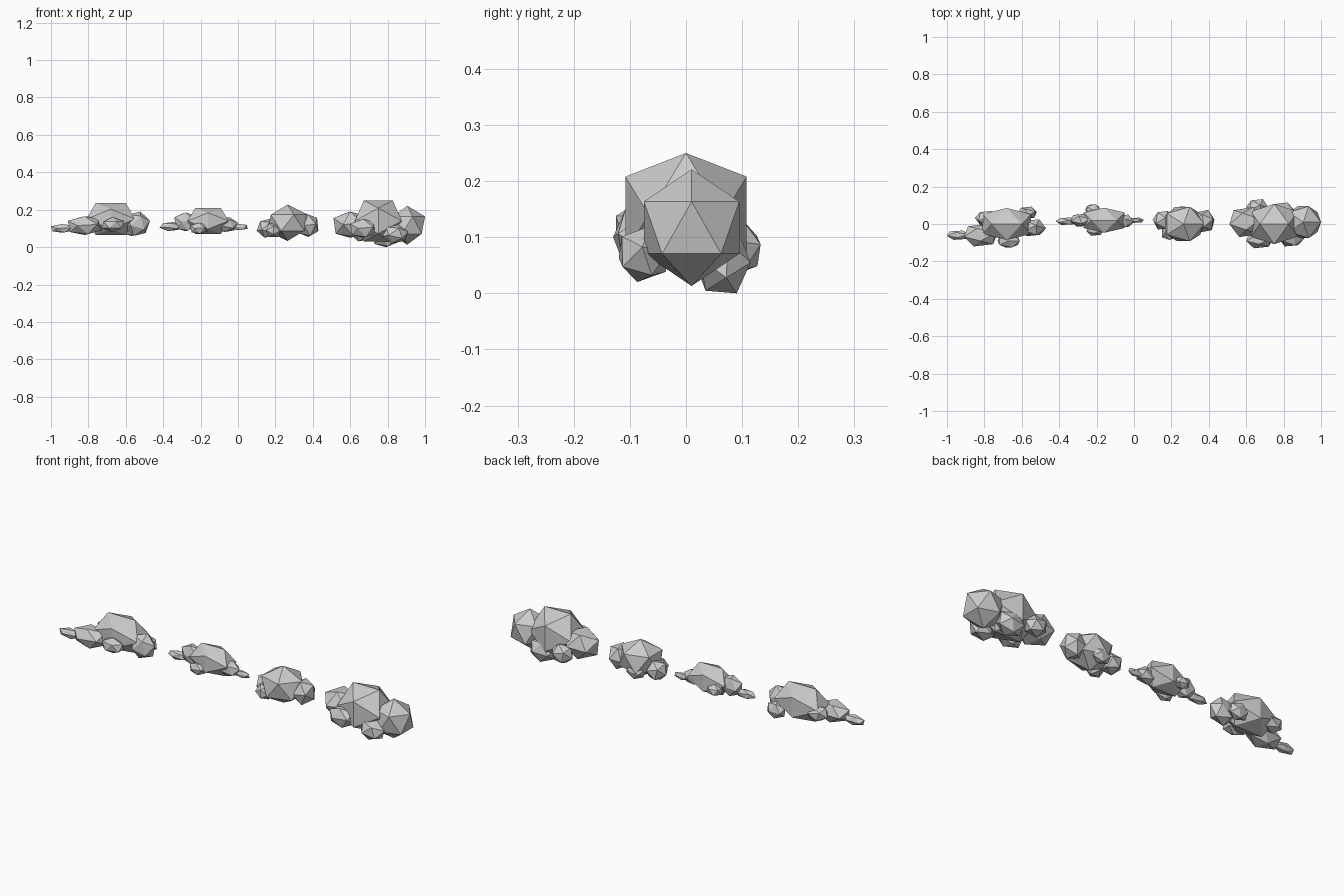
import bpy
import bmesh
from math import radians, sqrt
from mathutils import Euler, Vector

default_cube = bpy.data.objects.get("Cube")
if default_cube:
    bpy.data.objects.remove(default_cube, do_unlink=True)

# One flat grey for every cloud
grey = bpy.data.materials.new("cloud grey")
grey.use_nodes = True
colour = (0.6, 0.6, 0.6, 1)
grey.diffuse_color = colour
grey.node_tree.nodes["Principled BSDF"].inputs["Base Color"].default_value = colour

# Rotations in degrees: ridge on top, point on top, or tumbled
RIDGE = (0, 0, 0)
POINT = (0, 31.7, 0)
TUMBLED = (25, 15, 40)
TWISTED = (10, 50, 70)


def add_puff(bm, centre, half_size, turn):
    """Add a twenty-sided puff that fills a box of the given half size."""
    phi = (1 + sqrt(5)) / 2
    rotation = Euler([radians(a) for a in turn]).to_matrix()
    corners = []
    for a in (-1, 1):
        for b in (-phi, phi):
            corners += [Vector((a, 0, b)), Vector((0, b, a)), Vector((b, a, 0))]
    corners = [rotation @ c for c in corners]
    reach = [max(abs(c[i]) for c in corners) for i in range(3)]
    verts = [bm.verts.new([centre[i] + c[i] / reach[i] * half_size[i]
                           for i in range(3)]) for c in corners]
    bmesh.ops.convex_hull(bm, input=verts)


def build_cloud(name, puffs):
    """Build one cloud from overlapping puffs."""
    bm = bmesh.new()
    for centre, half_size, turn in puffs:
        add_puff(bm, centre, half_size, turn)
    bmesh.ops.recalc_face_normals(bm, faces=bm.faces)
    mesh = bpy.data.meshes.new(name)
    bm.to_mesh(mesh)
    bm.free()
    mesh.materials.append(grey)
    cloud = bpy.data.objects.new(name, mesh)
    bpy.context.collection.objects.link(cloud)


# Long cloud with a tail on its right
build_cloud("long_cloud", [
    ((-.68, 0, .15), (.13, .085, .086), RIDGE),        # core
    ((-.82, -.06, .115), (.09, .06, .05), TUMBLED),    # right puff
    ((-.79, .03, .13), (.06, .04, .04), TWISTED),      # back right puff
    ((-.94, -.06, .10), (.06, .025, .023), TUMBLED),   # tail
    ((-.54, -.02, .125), (.07, .045, .065), TWISTED),  # left puff
    ((-.57, .06, .10), (.05, .033, .04), TUMBLED),     # back left puff
    ((-.67, -.09, .12), (.06, .035, .04), POINT),      # front puff
])

# Thin cloud with a tail at each end
build_cloud("thin_cloud", [
    ((-.16, .02, .14), (.11, .067, .07), RIDGE),       # core
    ((-.28, .02, .135), (.06, .035, .05), TUMBLED),    # right puff
    ((-.36, .015, .11), (.06, .02, .024), TWISTED),    # right tail
    ((-.22, .075, .115), (.04, .03, .03), POINT),      # back puff
    ((-.21, -.035, .10), (.045, .028, .03), TUMBLED),  # front puff
    ((-.06, .015, .12), (.06, .035, .04), TWISTED),    # left puff
    ((.01, .02, .107), (.042, .014, .017), TUMBLED),   # left tail
])

# Small round cloud
build_cloud("small_cloud", [
    ((.265, 0, .13), (.11, .092, .097), POINT),        # core
    ((.375, .015, .115), (.055, .06, .06), TUMBLED),   # left puff
    ((.155, .02, .10), (.055, .05, .05), TWISTED),     # right puff
    ((.19, -.05, .09), (.04, .035, .035), RIDGE),      # front puff
    ((.25, .065, .09), (.05, .03, .04), TUMBLED),      # back puff
])

# Large cloud
build_cloud("large_cloud", [
    ((.75, 0, .14), (.125, .108, .11), RIDGE),         # core
    ((.905, .01, .117), (.095, .085, .104), POINT),    # left puff
    ((.60, .01, .12), (.09, .08, .07), TUMBLED),       # right puff
    ((.66, .09, .08), (.06, .043, .05), TWISTED),      # back right puff
    ((.79, .065, .055), (.07, .05, .055), TUMBLED),    # back low puff
    ((.84, -.075, .07), (.07, .045, .05), TWISTED),    # front low puff
    ((.67, -.085, .10), (.07, .045, .05), TUMBLED),    # front right puff
])
